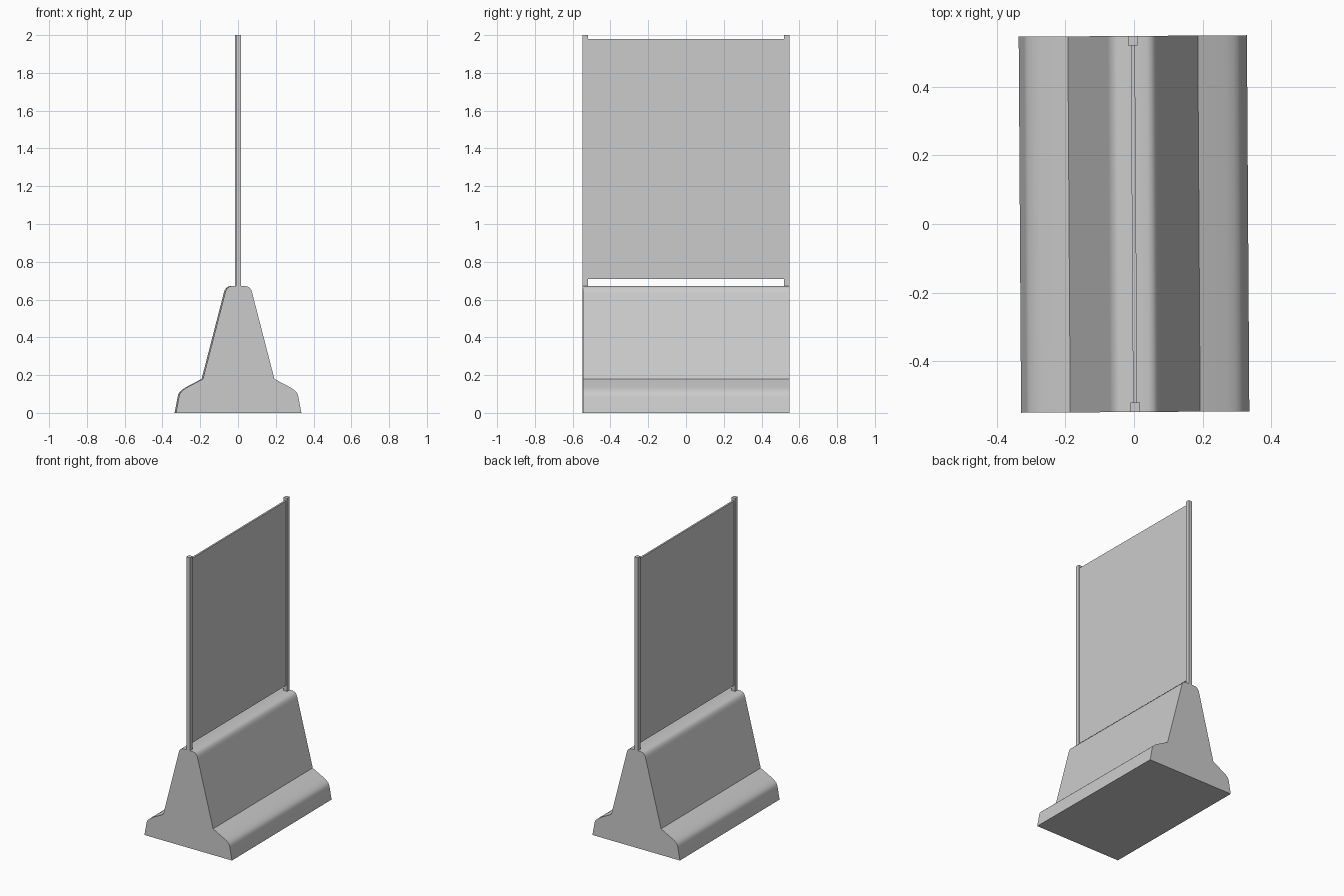
import bpy, bmesh, math
from mathutils import Matrix

cube = bpy.data.objects.get("Cube")
if cube:
    bpy.data.objects.remove(cube, do_unlink=True)

TWIST = Matrix.Rotation(0.0064, 4, 'Z')   # slight turn of the whole model
HALF_LENGTH = 0.547

grey = bpy.data.materials.new("concrete_grey")
grey.use_nodes = True
grey.diffuse_color = (0.6, 0.6, 0.6, 1)
grey.node_tree.nodes["Principled BSDF"].inputs["Base Color"].default_value = (0.6, 0.6, 0.6, 1)


def add_object(name, bm):
    bmesh.ops.recalc_face_normals(bm, faces=bm.faces)
    mesh = bpy.data.meshes.new(name)
    bm.to_mesh(mesh)
    bm.free()
    mesh.materials.append(grey)
    obj = bpy.data.objects.new(name, mesh)
    obj.matrix_world = TWIST
    bpy.context.collection.objects.link(obj)
    return obj


def box(name, size, centre):
    bm = bmesh.new()
    bmesh.ops.create_cube(bm, size=1, matrix=Matrix.Translation(centre) @ Matrix.Diagonal((*size, 1)))
    return add_object(name, bm)


# Barrier base: half outline mirrored, then extruded along y
half = [(0.332, 0), (0.316, 0.085), (0.313, 0.098), (0.306, 0.11), (0.292, 0.123),
        (0.27, 0.137), (0.189, 0.18), (0.073, 0.63), (0.069, 0.645), (0.062, 0.658),
        (0.053, 0.667), (0.04, 0.671)]
outline = half + [(-x, z) for x, z in reversed(half)]
bm = bmesh.new()
end = bm.faces.new([bm.verts.new((x, -HALF_LENGTH, z)) for x, z in outline])
grown = bmesh.ops.extrude_face_region(bm, geom=[end], use_keep_orig=True)
bmesh.ops.translate(bm, vec=(0, 2 * HALF_LENGTH, 0),
                    verts=[g for g in grown["geom"] if isinstance(g, bmesh.types.BMVert)])
base = add_object("barrier_base", bm)
bpy.context.view_layer.objects.active = base
base.select_set(True)
bpy.ops.object.shade_smooth_by_angle(angle=math.radians(30))

# Posts at both ends
for name, side in (("front_post", -1), ("back_post", 1)):
    box(name, (0.027, 0.028, 1.33), (0, side * (HALF_LENGTH - 0.014), 1.335))

# Thin screen between the posts
box("screen_panel", (0.012, 1.04, 1.27), (0, 0, 1.345))
